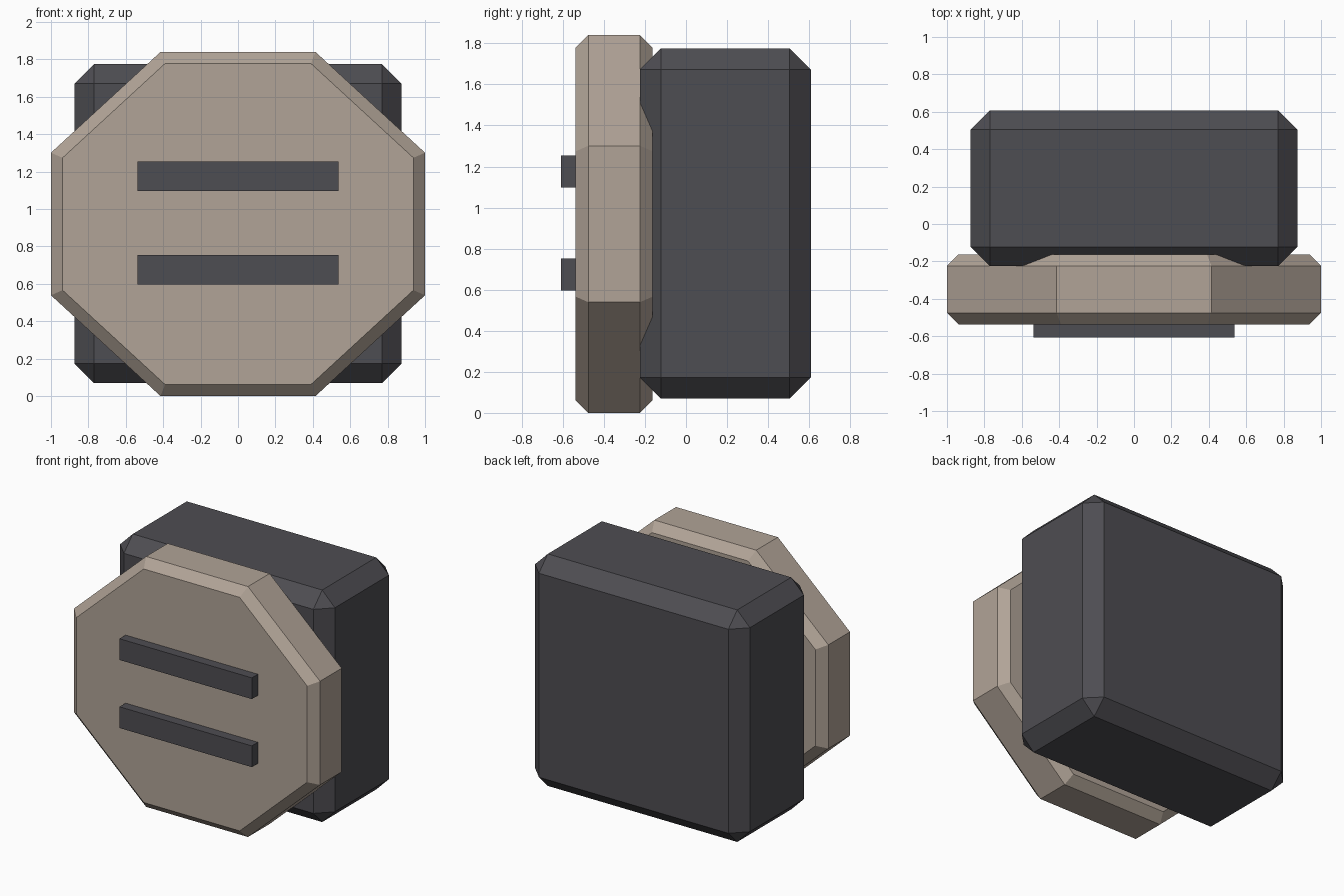
import bpy
import bmesh
from math import pi, cos, radians
from mathutils import Matrix, Vector

default = bpy.data.objects.get("Cube")
if default:
    bpy.data.objects.remove(default, do_unlink=True)


def material(name, rgb):
    mat = bpy.data.materials.new(name)
    mat.use_nodes = True
    colour = (*rgb, 1)
    mat.diffuse_color = colour
    mat.node_tree.nodes["Principled BSDF"].inputs["Base Color"].default_value = colour
    return mat


beige = material("warm beige", (0.44, 0.37, 0.31))
charcoal = material("charcoal", (0.076, 0.074, 0.084))


def add_part(name, bm, mat, bevel=0):
    """Turn a bmesh into a flat-shaded object, chamfering its sharp edges."""
    bmesh.ops.recalc_face_normals(bm, faces=bm.faces)
    if bevel:
        sharp = [e for e in bm.edges if e.calc_face_angle() > radians(60)]
        bmesh.ops.bevel(bm, geom=sharp, offset=bevel, segments=1,
                        profile=0.5, affect='EDGES')
    mesh = bpy.data.meshes.new(name)
    bm.to_mesh(mesh)
    bm.free()
    mesh.materials.append(mat)
    obj = bpy.data.objects.new(name, mesh)
    bpy.context.collection.objects.link(obj)
    return obj


def box(name, low, high, mat, bevel=0):
    low, high = Vector(low), Vector(high)
    bm = bmesh.new()
    bmesh.ops.create_cube(bm, size=1, matrix=Matrix.Translation((low + high) / 2)
                          @ Matrix.Diagonal((*(high - low), 1)))
    add_part(name, bm, mat, bevel)


# Chamfered block at the back
box("body", (-0.873, -0.225, 0.07), (0.873, 0.608, 1.775), charcoal, 0.103)

# Octagonal front plate, slightly wider than tall
bm = bmesh.new()
radius = 1 / cos(pi / 8)
bmesh.ops.create_cone(bm, cap_ends=True, segments=8, radius1=radius,
                      radius2=radius, depth=0.375)
bmesh.ops.rotate(bm, verts=bm.verts, matrix=Matrix.Rotation(pi / 8, 3, 'Z'))
# Guard against a differing starting angle: flat sides must face sideways
if max(v.co.x for v in bm.verts) > 1.01:
    bmesh.ops.rotate(bm, verts=bm.verts, matrix=Matrix.Rotation(pi / 8, 3, 'Z'))
bmesh.ops.rotate(bm, verts=bm.verts, matrix=Matrix.Rotation(pi / 2, 3, 'X'))
bmesh.ops.scale(bm, verts=bm.verts, vec=(1, 1, 0.92))
bmesh.ops.translate(bm, verts=bm.verts, vec=(0, -0.35, 0.92))
add_part("front_plate", bm, beige, 0.062)

# Two raised bars on the plate
for name, z in (("lower_bar", 0.675), ("upper_bar", 1.175)):
    box(name, (-0.538, -0.608, z - 0.078), (0.538, -0.5, z + 0.078), charcoal)
